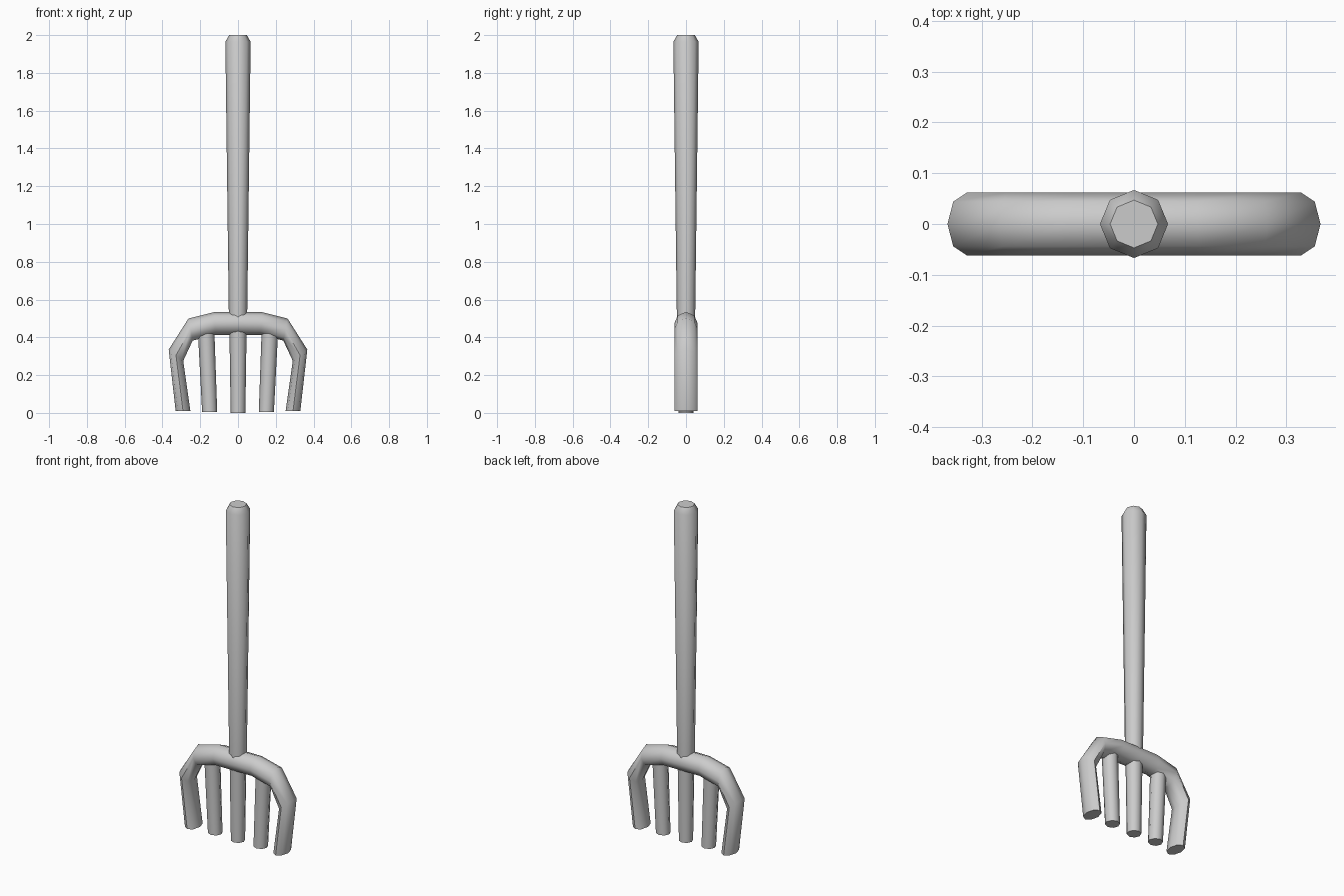
import bpy, bmesh, math

if "Cube" in bpy.data.objects:
    bpy.data.objects.remove(bpy.data.objects["Cube"])

SIDES = 8


def loft(name, rings):
    """Join elliptical rings; each ring = (centre, in-plane half vector, half depth in y)."""
    bm = bmesh.new()
    loops = []
    for (cx, cz), (hx, hz), d in rings:
        loop = []
        for i in range(SIDES):
            a = 2 * math.pi * i / SIDES
            c, s = math.cos(a), math.sin(a)
            loop.append(bm.verts.new((cx + hx * c, d * s, cz + hz * c)))
        loops.append(loop)
    for a, b in zip(loops, loops[1:]):
        for i in range(SIDES):
            j = (i + 1) % SIDES
            bm.faces.new((a[i], a[j], b[j], b[i]))
    bm.faces.new(loops[0])
    bm.faces.new(loops[-1])
    bmesh.ops.recalc_face_normals(bm, faces=bm.faces)
    mesh = bpy.data.meshes.new(name)
    bm.to_mesh(mesh)
    bm.free()
    obj = bpy.data.objects.new(name, mesh)
    bpy.context.collection.objects.link(obj)
    bpy.ops.object.select_all(action='DESELECT')
    obj.select_set(True)
    bpy.context.view_layer.objects.active = obj
    bpy.ops.object.shade_smooth_by_angle(angle=math.radians(60))
    return obj


def round_ring(x, z, r):
    return ((x, z), (r, 0), r)


# Tapered handle with a chamfered top
loft("handle", [round_ring(0, z, r) for z, r in
                [(0.47, 0.048), (1.965, 0.067), (2.0, 0.047)]])

# Arched fork head: outer and inner outline points of the left half
half = [((-0.33, 0.01), (-0.252, 0.01)),
        ((-0.367, 0.335), (-0.29, 0.275)),
        ((-0.262, 0.50), (-0.24, 0.383)),
        ((-0.125, 0.534), (-0.12, 0.413)),
        ((0, 0.534), (0, 0.413))]
outline = half + [((-o[0], o[1]), (-i[0], i[1])) for o, i in half[-2::-1]]
loft("fork_head", [(((o[0] + i[0]) / 2, (o[1] + i[1]) / 2),
                    ((o[0] - i[0]) / 2, (o[1] - i[1]) / 2), 0.062)
                   for o, i in outline])

# Centre tine
loft("centre_tine", [round_ring(0, 0, 0.039), round_ring(0, 0.47, 0.046)])

# Inner tines, splayed slightly outward at the top
for side, label in ((-1, "left"), (1, "right")):
    loft(label + "_tine", [round_ring(side * 0.15, 0.005, 0.04),
                           round_ring(side * 0.17, 0.46, 0.044)])
